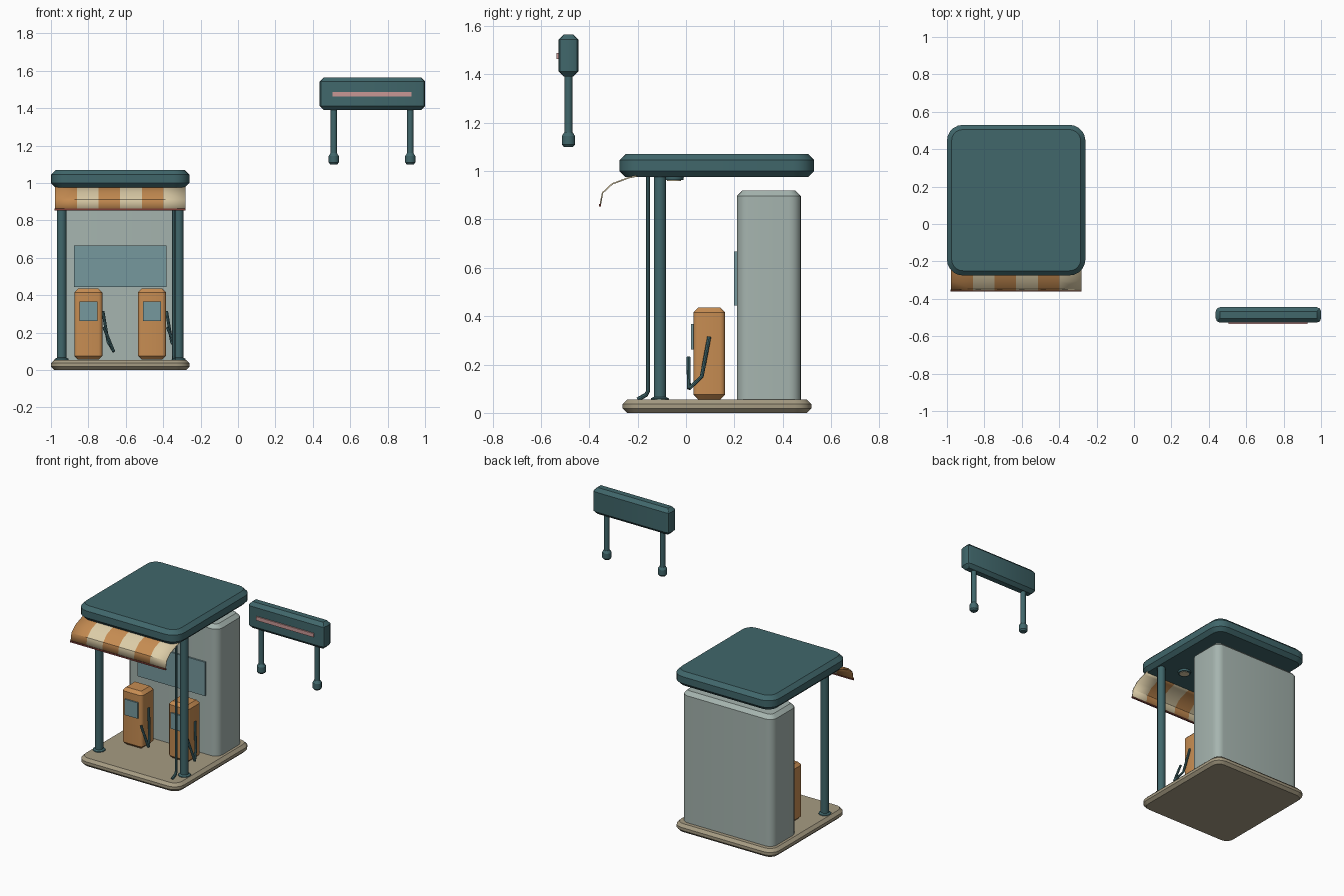
import bpy, bmesh, math
from mathutils import Vector

if "Cube" in bpy.data.objects:
    bpy.data.objects.remove(bpy.data.objects["Cube"])


def material(name, r, g, b):
    m = bpy.data.materials.new(name)
    m.use_nodes = True
    m.diffuse_color = (r, g, b, 1)
    m.node_tree.nodes["Principled BSDF"].inputs["Base Color"].default_value = (r, g, b, 1)
    return m


TEAL = material("dark teal", 0.052, 0.135, 0.147)
ORANGE = material("pump orange", 0.57, 0.265, 0.085)
CREAM = material("cream", 0.72, 0.61, 0.39)
STONE = material("stone", 0.38, 0.33, 0.225)
WALL = material("wall grey", 0.38, 0.46, 0.43)
GLASS = material("glass blue", 0.18, 0.315, 0.34)
PINK = material("sign pink", 0.58, 0.31, 0.30)
RED = material("trim red", 0.20, 0.045, 0.035)


def finish(name, bm, mats):
    bmesh.ops.recalc_face_normals(bm, faces=bm.faces)
    me = bpy.data.meshes.new(name)
    bm.to_mesh(me)
    bm.free()
    for m in mats:
        me.materials.append(m)
    ob = bpy.data.objects.new(name, me)
    bpy.context.collection.objects.link(ob)
    bpy.ops.object.select_all(action="DESELECT")
    ob.select_set(True)
    bpy.context.view_layer.objects.active = ob
    bpy.ops.object.shade_smooth_by_angle(angle=math.radians(32))
    return ob


def loft(name, rings, mat):
    """Skin a stack of closed rings and cap both ends."""
    bm = bmesh.new()
    loops = [[bm.verts.new(p) for p in ring] for ring in rings]
    n = len(loops[0])
    for a, b in zip(loops, loops[1:]):
        for i in range(n):
            j = (i + 1) % n
            bm.faces.new((a[i], a[j], b[j], b[i]))
    bm.faces.new(loops[0][::-1])
    bm.faces.new(loops[-1])
    return finish(name, bm, [mat])


def slab(name, xs, ys, zs, mat, radius=0.02, chamfer=0.02, segs=4):
    """Box with rounded upright corners and chamfered top and bottom."""
    def ring(z, inset):
        pts, r = [], max(radius - inset, 0.002)
        corners = [(xs[1], ys[1], -1, -1), (xs[0], ys[1], 1, -1),
                   (xs[0], ys[0], 1, 1), (xs[1], ys[0], -1, 1)]
        for k, (x, y, sx, sy) in enumerate(corners):
            cx, cy = x + sx * (inset + r), y + sy * (inset + r)
            for i in range(segs + 1):
                a = math.pi / 2 * (k + i / segs)
                pts.append((cx + r * math.cos(a), cy + r * math.sin(a), z))
        return pts
    c = chamfer
    return loft(name, [ring(zs[0], c), ring(zs[0] + c, 0),
                       ring(zs[1] - c, 0), ring(zs[1], c)], mat)


def plate(name, xs, ys, zs, mat):
    bm = bmesh.new()
    bmesh.ops.create_cube(bm, size=1)
    for v in bm.verts:
        v.co = [s[0] + (c + 0.5) * (s[1] - s[0]) for c, s in zip(v.co, (xs, ys, zs))]
    return finish(name, bm, [mat])


def turned(name, x, y, profile, mat, sides=12):
    """Upright round part from (radius, z) pairs."""
    angles = [math.tau * (i + 0.5) / sides for i in range(sides)]
    return loft(name, [[(x + r * math.cos(a), y + r * math.sin(a), z) for a in angles]
                       for r, z in profile], mat)


def tube(name, points, radius, mat, sides=8):
    pts = [Vector(p) for p in points]
    rings = []
    for i, p in enumerate(pts):
        d = (pts[min(i + 1, len(pts) - 1)] - pts[max(i - 1, 0)]).normalized()
        u = d.cross(Vector((1, 0, 0))).normalized()
        w = d.cross(u)
        rings.append([p + radius * (math.cos(t) * u + math.sin(t) * w)
                      for t in (math.tau * k / sides for k in range(sides))])
    return loft(name, rings, mat)


MID = -0.63  # centre line of the station

# Base, shop building and roof
slab("base", (-1, -0.26), (-0.262, 0.518), (0, 0.055), STONE, 0.07, 0.018)
slab("shop_building", (MID - 0.335, MID + 0.335), (0.21, 0.475), (0.004, 0.92), WALL, 0.05, 0.024, 5)
slab("roof", (-1, -0.26), (-0.275, 0.53), (0.975, 1.07), TEAL, 0.085, 0.025, 5)
plate("shop_window", (MID - 0.248, MID + 0.248), (0.199, 0.212), (0.443, 0.667), GLASS)

# Front posts with feet, and the downpipe beside one of them
for side, sx in (("right", -1), ("left", 1)):
    turned(f"{side}_post", MID + sx * 0.313, -0.108,
           [(0.04, 0.05), (0.038, 0.06), (0.026, 0.066), (0.026, 0.98)], TEAL)
tube("downpipe", [(-0.343, -0.157, 0.98), (-0.343, -0.157, 0.09),
                  (-0.343, -0.165, 0.075), (-0.343, -0.2, 0.055)], 0.009, TEAL)

# Pumps, each with a display, hose, nozzle and a lamp overhead
for side, x in (("right", MID - 0.17), ("left", MID + 0.17)):
    slab(f"{side}_pump", (x - 0.075, x + 0.075), (0.03, 0.162), (0.056, 0.435), ORANGE, 0.02, 0.02, 3)
    plate(f"{side}_pump_display", (x - 0.048, x + 0.048), (0.021, 0.031), (0.262, 0.367), GLASS)
    tube(f"{side}_hose", [(x + 0.078, 0.096, 0.315), (x + 0.105, 0.065, 0.15),
                          (x + 0.135, 0.012, 0.1)], 0.008, TEAL)
    tube(f"{side}_nozzle", [(x + 0.135, 0.012, 0.1), (x + 0.082, 0.01, 0.23)], 0.008, TEAL)
    turned(f"{side}_lamp_rim", x, -0.05, [(0.04, 0.962), (0.042, 0.978)], TEAL, 16)
    turned(f"{side}_lamp", x, -0.05, [(0.03, 0.959), (0.03, 0.965)], CREAM, 16)

# Striped awning: curved sheet split into six bands
curve = [(-0.2, 0.98), (-0.235, 0.973), (-0.305, 0.947), (-0.345, 0.91), (-0.355, 0.857)]
bm = bmesh.new()
bands, x0, width = 6, MID - 0.348, 0.116
grid = [[bm.verts.new((x0 + i * width, y, z)) for y, z in curve] for i in range(bands + 1)]
for i in range(bands):
    for j in range(len(curve) - 1):
        f = bm.faces.new((grid[i][j], grid[i + 1][j], grid[i + 1][j + 1], grid[i][j + 1]))
        f.material_index = i % 2
awning = finish("awning", bm, [ORANGE, CREAM])
thick = awning.modifiers.new("thickness", "SOLIDIFY")
thick.thickness = 0.006
thick.offset = 0
plate("awning_trim", (x0 - 0.002, x0 + bands * width + 0.002), (-0.36, -0.351), (0.854, 0.864), RED)

# Hanging roadside sign on two legs
slab("sign_board", (0.437, 1), (-0.527, -0.445), (1.39, 1.565), TEAL, 0.022, 0.022, 2)
plate("sign_stripe", (0.505, 0.928), (-0.535, -0.526), (1.463, 1.488), PINK)
for side, x in (("right", 0.512), ("left", 0.921)):
    turned(f"{side}_sign_leg", x, -0.486, [(0.017, 1.14), (0.017, 1.4)], TEAL)
    turned(f"{side}_sign_foot", x, -0.486, [(0.02, 1.1), (0.028, 1.11), (0.028, 1.145),
                                            (0.018, 1.16)], TEAL)
